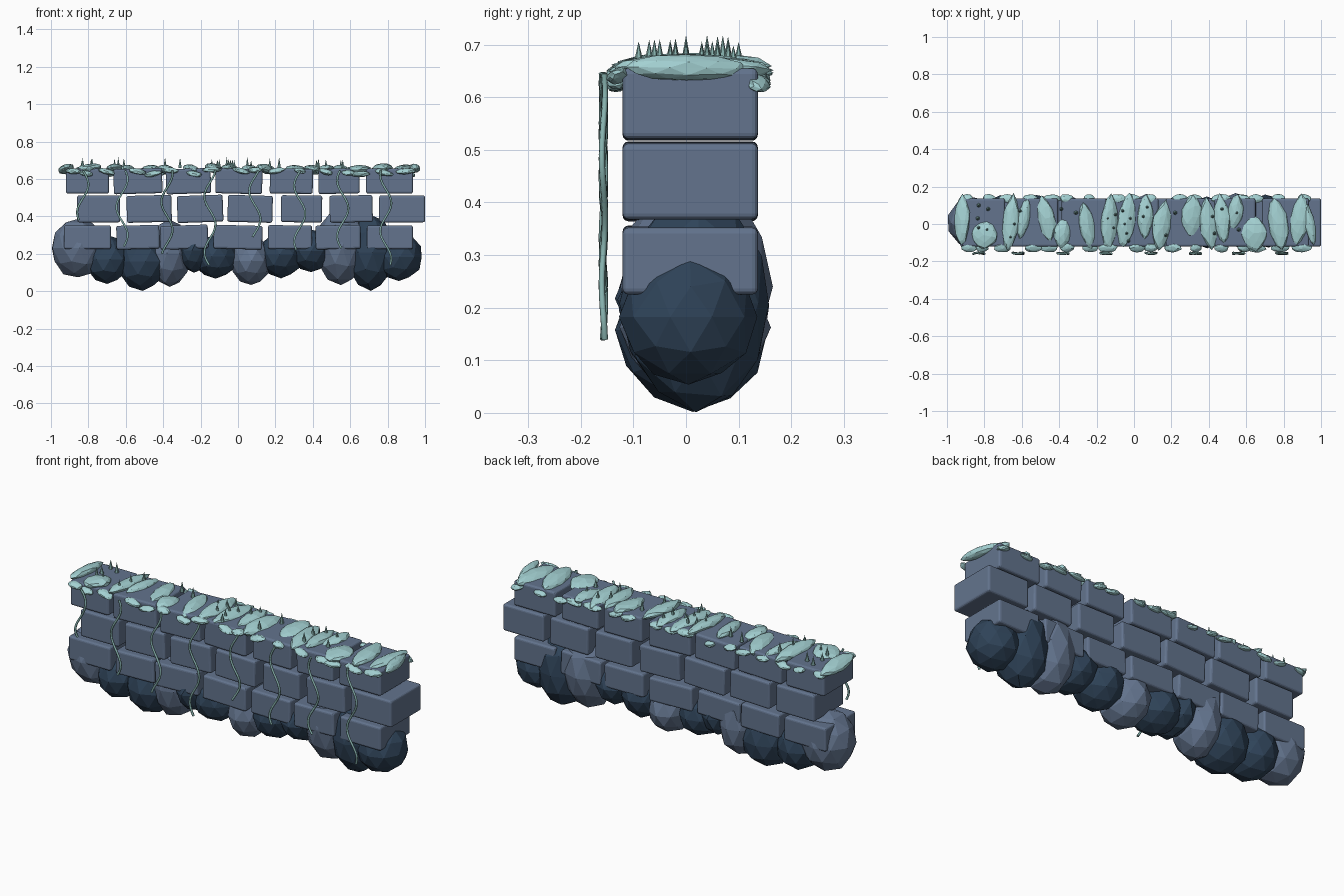
import bpy, bmesh, math, random
from mathutils import Vector, Matrix, Euler

if "Cube" in bpy.data.objects:
    bpy.data.objects.remove(bpy.data.objects["Cube"])

random.seed(7)


def material(name, rgb):
    m = bpy.data.materials.new(name)
    m.diffuse_color = (*rgb, 1)
    m.use_nodes = True
    m.node_tree.nodes["Principled BSDF"].inputs["Base Color"].default_value = m.diffuse_color
    return m


SLATE = material("slate_blue", (0.125, 0.175, 0.27))
DARK = material("dark_navy_stone", (0.028, 0.056, 0.098))
MOSS = material("pale_teal_moss", (0.37, 0.64, 0.65))
VINE = material("grey_teal_vine", (0.24, 0.44, 0.42))


def finish(bm, name, mat, loc=(0, 0, 0)):
    me = bpy.data.meshes.new(name)
    bm.to_mesh(me)
    bm.free()
    ob = bpy.data.objects.new(name, me)
    ob.location = loc
    me.materials.append(mat)
    bpy.context.collection.objects.link(ob)
    return ob


def brick(name, x0, x1, z0, z1, tilt):
    bm = bmesh.new()
    bmesh.ops.create_cube(bm, size=1)
    bmesh.ops.scale(bm, vec=(x1 - x0, 0.257, z1 - z0), verts=bm.verts)
    ob = finish(bm, name, SLATE, ((x0 + x1) / 2, 0.008, (z0 + z1) / 2))
    ob.rotation_euler.y = math.radians(tilt)
    bev = ob.modifiers.new("rounded_edges", 'BEVEL')
    bev.width = 0.011
    bev.segments = 3


def add_blob(bm, loc, radii, rot=(0, 0, 0), jitter=0.05, taper=0.0):
    """Faceted ellipsoid with uneven surface and optional pointed y ends."""
    verts = bmesh.ops.create_icosphere(bm, subdivisions=2, radius=1)['verts']
    turn = Euler(rot).to_matrix()
    for v in verts:
        p = v.co * (1 + random.uniform(-jitter, jitter))
        p.x *= 1 - taper * abs(p.y) ** 2
        p = Vector((p.x * radii[0], p.y * radii[1], p.z * radii[2]))
        v.co = turn @ p + Vector(loc)


# Three staggered courses of bricks: bottom, top, and brick x ranges
courses = {
    "lower_brick": (0.225, 0.352, [(-.93, -.68), (-.65, -.42), (-.415, -.16), (-.13, .13),
                                   (.16, .395), (.415, .655), (.69, .935)]),
    "middle_brick": (0.368, 0.512, [(-.86, -.63), (-.595, -.355), (-.325, -.08), (-.055, .185),
                                    (.23, .45), (.49, .72), (.755, 1.0)]),
    "upper_brick": (0.521, 0.655, [(-.92, -.69), (-.665, -.405), (-.385, -.145), (-.12, .13),
                                   (.17, .40), (.43, .65), (.685, .935)]),
}
tilts = [0, -1.5, -2, 1.5, 0.5, -1, 0]
for name, (z0, z1, spans) in courses.items():
    for i, (x0, x1) in enumerate(spans):
        brick(f"{name}_{i + 1}", x0, x1, z0, z1, tilts[i])

# Foundation boulders: x, bottom, top, half width, colour
boulders = [
    (-.855, .07, .39, .145, SLATE), (-.70, .04, .30, .12, DARK),
    (-.51, .005, .31, .135, DARK), (-.365, .02, .385, .11, SLATE),
    (-.235, .10, .335, .085, DARK), (-.12, .07, .30, .12, DARK),
    (.07, .035, .29, .11, SLATE), (.23, .07, .32, .12, DARK),
    (.39, .10, .33, .11, DARK), (.55, .03, .45, .135, SLATE),
    (.71, .005, .41, .13, DARK), (.86, .055, .31, .13, DARK),
]
for i, (x, z0, z1, rx, mat) in enumerate(boulders):
    bm = bmesh.new()
    y = 0.005 if i == 11 else random.uniform(0.005, 0.02)
    ry = 0.13 if i == 11 else random.uniform(0.135, 0.148)
    add_blob(bm, (x, y, (z0 + z1) / 2), (rx, ry, (z1 - z0) / 2),
             (0, 0, random.uniform(-.15, .15)), 0.03)
    finish(bm, f"boulder_{i + 1}", mat)

# Long moss pads lying across the top: x, y, half width, half length
pads = [
    (-.92, .02, .045, .135), (-.80, -.06, .075, .075), (-.66, .01, .045, .15),
    (-.59, .03, .035, .11), (-.47, .03, .05, .125), (-.38, -.05, .05, .08),
    (-.25, -.01, .045, .125), (-.13, .01, .05, .15), (-.04, .02, .05, .15),
    (.06, .04, .045, .12), (.15, -.01, .055, .135), (.31, .04, .06, .12),
    (.40, .0, .05, .14), (.47, .03, .045, .13), (.54, .06, .045, .10),
    (.64, -.05, .075, .095), (.77, .0, .055, .145), (.88, .02, .055, .14), (.94, .0, .03, .12),
]
bm = bmesh.new()
for x, y, rx, ry in pads:
    add_blob(bm, (x, y, random.uniform(.648, .658)), (rx, ry, .025),
             (random.uniform(-.06, .06), random.uniform(-.3, .3), random.uniform(-.2, .2)), 0.06, 0.3)
finish(bm, "moss_pads", MOSS)

# Small moss tufts hanging over the front and back edges
bm = bmesh.new()
for side in (-1, 1):
    for i in range(17):
        x = -.90 + i * .1125 + random.uniform(-.03, .03)
        add_blob(bm, (x, side * .132 + .004, random.uniform(.625, .65)),
                 (random.uniform(.03, .055), .024, .014),
                 (-side * .3, random.uniform(-.3, .3), 0), 0.1)
finish(bm, "moss_edge_tufts", MOSS)

# Pointed sprouts growing in clusters from the moss
sprouts = [(-.83, .10), (-.835, .03), (-.83, -.02), (-.78, .08), (-.785, -.03), (-.66, -.07),
           (-.61, .07), (-.64, .0), (-.39, .08), (-.31, .06), (-.14, .03), (-.11, -.02),
           (-.10, .05), (-.06, .07), (-.05, .0), (-.04, -.05), (-.03, -.09), (-.02, .03),
           (.05, .04), (.07, .09), (.17, -.06), (.22, .06), (.42, .04), (.43, -.05),
           (.47, .08), (.55, .06), (.56, -.03)]
bm = bmesh.new()
for x, y in sprouts:
    h = random.uniform(.04, .06)
    bmesh.ops.create_cone(bm, cap_ends=True, segments=6, radius1=.011, radius2=0, depth=h,
                          matrix=Matrix.Translation((x, y, .658 + h / 2)))
finish(bm, "moss_sprouts", VINE)

# Wavy vines hanging in front of the wall: top x, lower end height
vines = [(-.83, .38), (-.62, .24), (-.38, .20), (-.15, .14),
         (.09, .29), (.33, .22), (.56, .23), (.79, .14)]
for i, (x, end) in enumerate(vines):
    cu = bpy.data.curves.new(f"vine_{i + 1}", 'CURVE')
    cu.dimensions = '3D'
    cu.bevel_depth = .006
    cu.bevel_resolution = 1
    cu.use_fill_caps = True
    sp = cu.splines.new('POLY')
    n = 24
    sp.points.add(n - 1)
    for k, p in enumerate(sp.points):
        t = k / (n - 1)
        z = .645 + (end - .645) * t
        p.co = (x + .03 * math.sin((.645 - z) * 21 + i * .6),
                -.157 + .003 * math.sin(t * 13 + i), z, 1)
    ob = bpy.data.objects.new(f"vine_{i + 1}", cu)
    cu.materials.append(VINE)
    bpy.context.collection.objects.link(ob)
